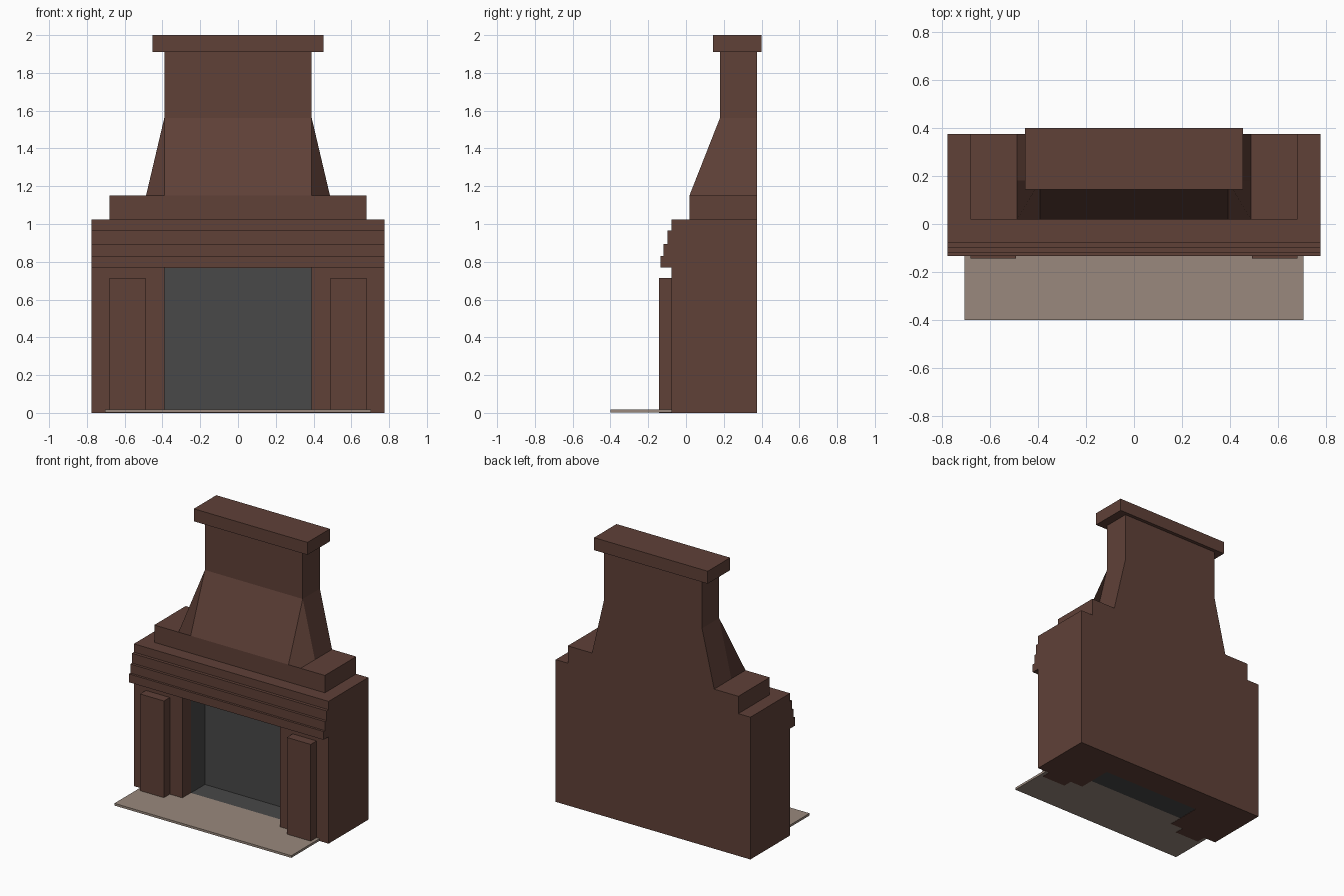
import bpy, bmesh

if "Cube" in bpy.data.objects:
    bpy.data.objects.remove(bpy.data.objects["Cube"])


def material(name, color):
    m = bpy.data.materials.new(name)
    m.diffuse_color = (*color, 1)
    m.use_nodes = True
    m.node_tree.nodes["Principled BSDF"].inputs["Base Color"].default_value = m.diffuse_color
    return m


BRICK = material("brown_stone", (0.115, 0.052, 0.039))
STONE = material("hearth_stone", (0.32, 0.25, 0.205))
SOOT = material("soot_grey", (0.065, 0.065, 0.065))


def mesh_object(name, verts, faces, mat, fix_normals=True):
    bm = bmesh.new()
    vs = [bm.verts.new(v) for v in verts]
    for f in faces:
        bm.faces.new([vs[i] for i in f])
    if fix_normals:
        bmesh.ops.recalc_face_normals(bm, faces=bm.faces[:])
    me = bpy.data.meshes.new(name)
    bm.to_mesh(me)
    bm.free()
    me.materials.append(mat)
    ob = bpy.data.objects.new(name, me)
    bpy.context.collection.objects.link(ob)
    return ob


def prism(name, profile, lo, hi, axis, mat):
    """Extrude a closed 2D profile along x (profile = y,z) or z (profile = x,y)."""
    def put(p, t):
        return (t, *p) if axis == 'x' else (*p, t)
    n = len(profile)
    verts = [put(p, lo) for p in profile] + [put(p, hi) for p in profile]
    faces = [range(n), range(n, 2 * n)]
    faces += [(i, (i + 1) % n, (i + 1) % n + n, i + n) for i in range(n)]
    return mesh_object(name, verts, faces, mat)


def box(name, x0, x1, y0, y1, z0, z1, mat):
    return prism(name, [(x0, y0), (x1, y0), (x1, y1), (x0, y1)], z0, z1, 'z', mat)


W, F, B = 0.776, -0.077, 0.375      # half width, front and back of the body
OX, OD, OZ = 0.39, 0.18, 0.77       # opening half width, back and top
SY, HW = 0.018, 0.487               # hood front at its base, hood half width

# Surround: U-shaped plan wrapped round the firebox
prism("surround", [(-W, F), (-OX, F), (-OX, OD), (OX, OD), (OX, F),
                   (W, F), (W, B), (-W, B)], 0, OZ, 'z', BRICK)

# Mantel with stepped mouldings
prism("mantel", [(B, OZ), (-0.134, OZ), (-0.134, 0.83), (-0.118, 0.83),
                 (-0.118, 0.895), (-0.099, 0.895), (-0.099, 0.965),
                 (F, 0.965), (F, 1.025), (B, 1.025)], -W, W, 'x', BRICK)

# Pilasters either side of the opening
for side, s in (("left", -1), ("right", 1)):
    a, b = sorted((s * 0.49, s * 0.68))
    box("pilaster_" + side, a, b, -0.144, F, 0, 0.715, BRICK)

# Ledge above the mantel
box("ledge", -0.68, 0.68, SY, B, 1.025, 1.15, BRICK)

# Tapered hood: each front corner is one folded quad
z0, z1 = 1.15, 1.562
right = [(OX, SY, z0), (HW, SY, z0), (HW, OD, z0), (HW, B, z0), (OX, OD, z1), (OX, B, z1)]
verts = right + [(-x, y, z) for x, y, z in right]
faces = [(4, 0, 1, 2), (4, 2, 3, 5), (10, 6, 7, 8), (10, 8, 9, 11),
         (0, 4, 10, 6), (3, 5, 11, 9), (4, 5, 11, 10), (0, 1, 2, 3, 9, 8, 7, 6)]
mesh_object("hood", verts, faces, BRICK)

# Chimney neck and cap
box("chimney_neck", -OX, OX, OD, B, z1, 1.91, BRICK)
box("chimney_cap", -0.453, 0.453, 0.144, 0.4, 1.91, 2.0, BRICK)

# Hearth slab, reaching into the opening
prism("hearth_slab", [(-0.705, -0.4), (0.705, -0.4), (0.705, F), (OX, F), (OX, SY),
                      (-OX, SY), (-OX, F), (-0.705, F)], 0.002, 0.018, 'z', STONE)
box("firebox_floor", -OX, OX, SY, OD, 0.002, 0.018, SOOT)

# Firebox lining: back, two sides and ceiling facing inwards
x, y, t = OX - 0.002, OD - 0.002, OZ - 0.002
v = [(sx * x, yy, zz) for yy in (SY, y) for sx, zz in
     ((-1, 0.018), (1, 0.018), (1, t / 1), (-1, t))]
mesh_object("firebox_lining", v, [(4, 5, 6, 7), (0, 4, 7, 3),
                                  (1, 2, 6, 5), (3, 7, 6, 2)], SOOT, False)
